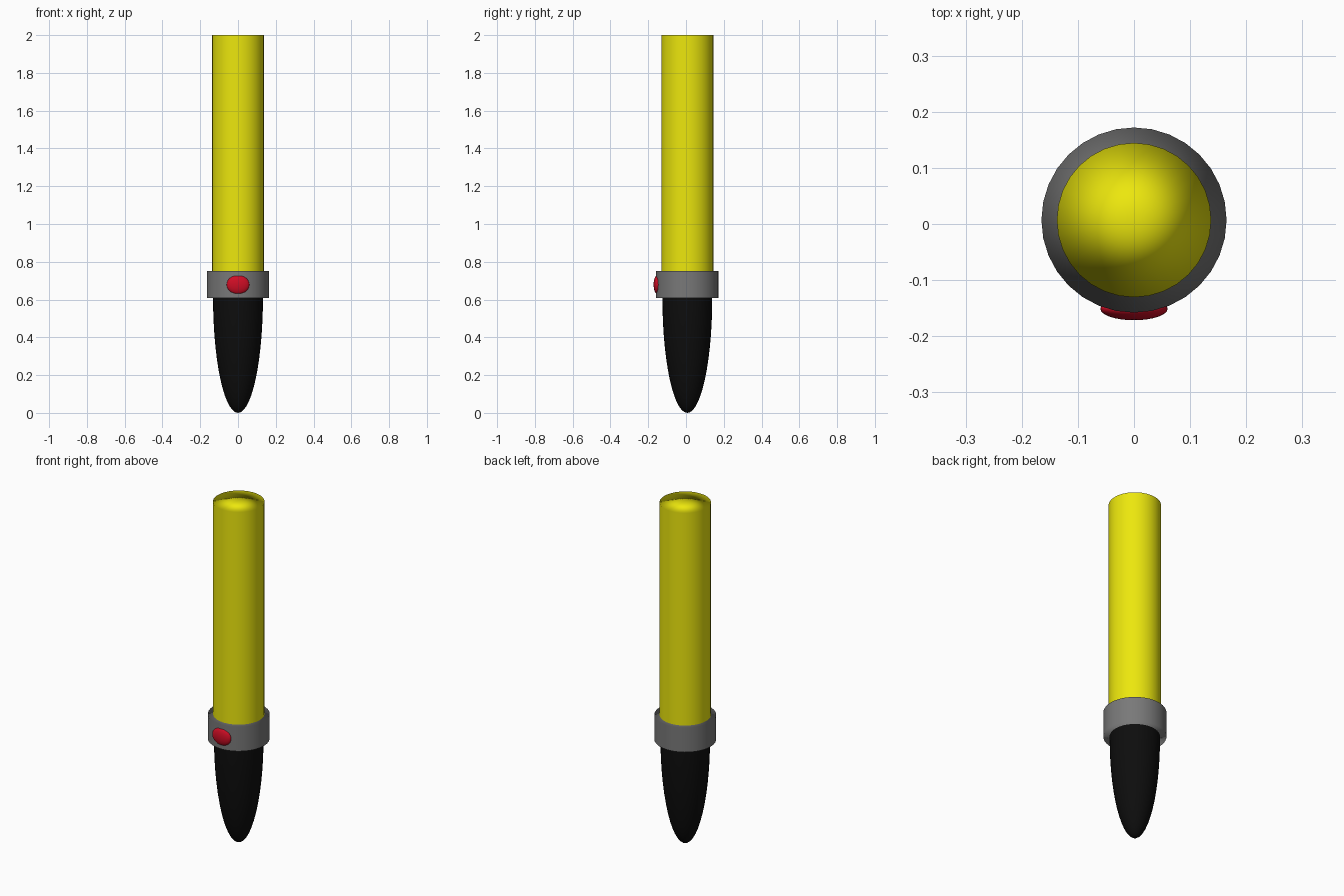
import bpy, math

if "Cube" in bpy.data.objects:
    bpy.data.objects.remove(bpy.data.objects["Cube"])

CY = 0.007  # the barrel axis sits slightly back to balance the button


def material(name, rgb):
    m = bpy.data.materials.new(name)
    m.diffuse_color = (*rgb, 1)
    m.use_nodes = True
    m.node_tree.nodes["Principled BSDF"].inputs["Base Color"].default_value = m.diffuse_color
    return m


def smooth(ob, mat):
    ob.data.materials.append(mat)
    ob.data.polygons.foreach_set("use_smooth", [True] * len(ob.data.polygons))


def lathe(name, profile, mat, segs=32, radial=False):
    """Revolve (radius, z) points around the main axis; radius 0 makes a pole.
    radial=True keeps the side shading straight by pointing rim normals outward."""
    verts, rings, normals = [], [], []
    mid = sum(z for r, z in profile) / len(profile)
    for r, z in profile:
        start = len(verts)
        n = segs if r > 0 else 1
        for i in range(n):
            a = 2 * math.pi * i / segs
            c, s = math.cos(a), math.sin(a)
            verts.append((r * c, r * s, z))
            normals.append((c, s, 0) if r > 0 else (0, 0, 1 if z > mid else -1))
        rings.append([start + i % n for i in range(segs)])
    faces = []
    for lo, hi in zip(rings, rings[1:]):
        for i in range(segs):
            j = (i + 1) % segs
            faces.append(list(dict.fromkeys((lo[i], lo[j], hi[j], hi[i]))))
    mesh = bpy.data.meshes.new(name)
    mesh.from_pydata(verts, [], faces)
    ob = bpy.data.objects.new(name, mesh)
    ob.location.y = CY
    bpy.context.collection.objects.link(ob)
    smooth(ob, mat)
    if radial:
        mesh.normals_split_custom_set_from_vertices(normals)
    return ob


yellow = material("yellow", (0.84, 0.80, 0.004))
black = material("black", (0.004, 0.004, 0.004))
red = material("red", (0.62, 0.004, 0.018))
grey = material("grey", (0.19, 0.19, 0.19))

# Long tube with a flat, smooth-shaded cap
lathe("tube", [(0, 0.70), (0.1375, 0.70), (0.1375, 2.0), (0, 2.0)], yellow, radial=True)

# Collar band between tube and handle
lathe("collar", [(0, 0.608), (0.165, 0.608), (0.165, 0.752), (0, 0.752)], grey, radial=True)

# Handle: half an elongated ellipsoid continuing up inside the collar
handle = [(0.132 * math.sin(math.pi / 2 * i / 14),
           0.61 - 0.61 * math.cos(math.pi / 2 * i / 14)) for i in range(15)]
lathe("handle", handle + [(0.132, 0.65)], black)

# Button: flattened ellipsoid set into the front of the collar
bpy.ops.mesh.primitive_uv_sphere_add(segments=32, ring_count=16, radius=1,
                                     location=(0, -0.151, 0.679))
button = bpy.context.object
button.name = "button"
button.scale = (0.06, 0.0205, 0.05)
smooth(button, red)
